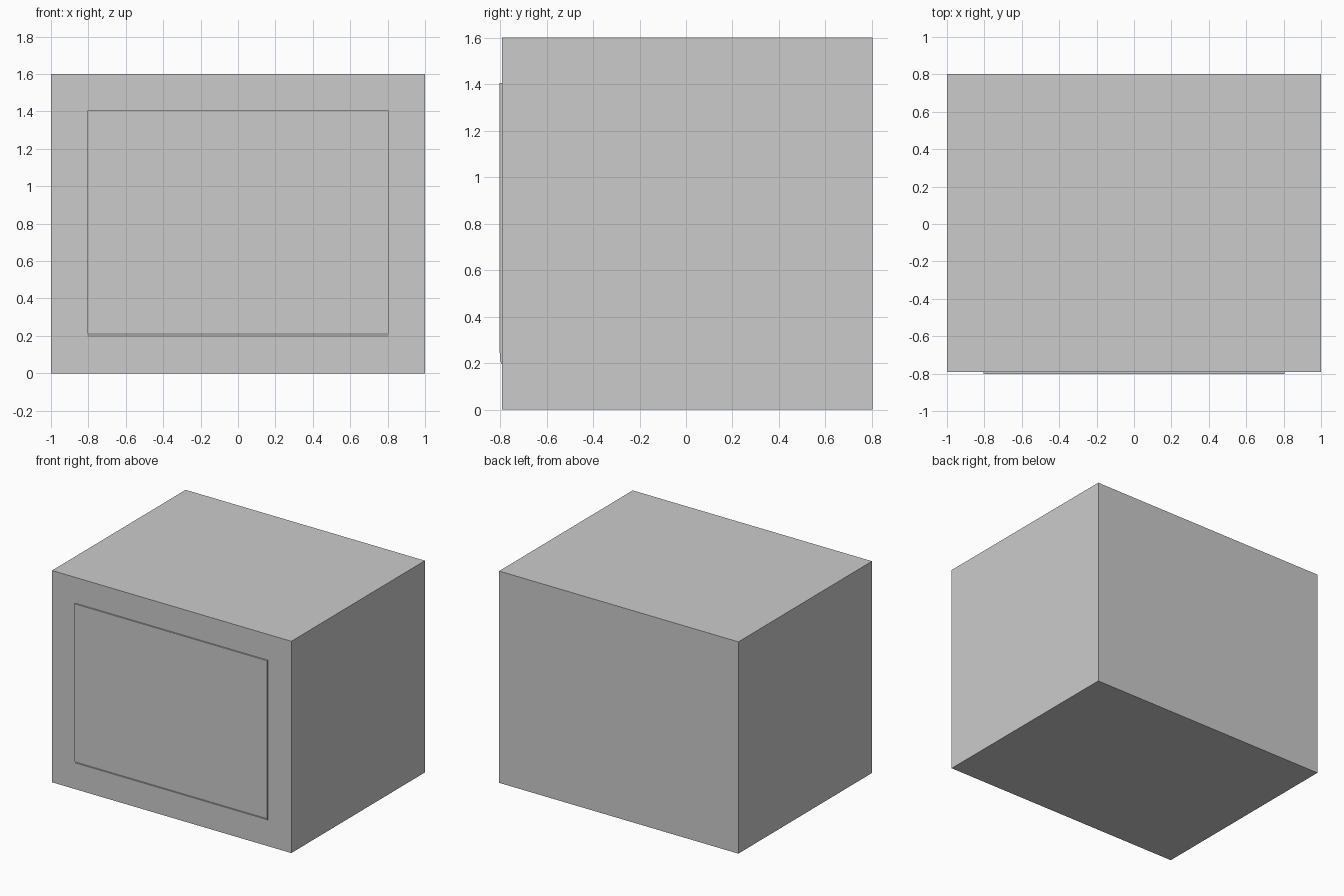
import bpy, bmesh

if "Cube" in bpy.data.objects:
    bpy.data.objects.remove(bpy.data.objects["Cube"])


def extrude_profile(name, profile, half_width):
    """Extrude a closed (y, z) profile symmetrically along x."""
    bm = bmesh.new()
    face = bm.faces.new([bm.verts.new((-half_width, y, z)) for y, z in profile])
    ext = bmesh.ops.extrude_face_region(bm, geom=[face], use_keep_orig=True)
    moved = [g for g in ext["geom"] if isinstance(g, bmesh.types.BMVert)]
    bmesh.ops.translate(bm, verts=moved, vec=(2 * half_width, 0, 0))
    bmesh.ops.recalc_face_normals(bm, faces=bm.faces)
    mesh = bpy.data.meshes.new(name)
    bm.to_mesh(mesh)
    bm.free()
    obj = bpy.data.objects.new(name, mesh)
    bpy.context.collection.objects.link(obj)
    return obj


FRONT, BACK = -0.792, 0.803

# Main cabinet
extrude_profile("cabinet", [(FRONT, 0), (BACK, 0), (BACK, 1.6), (FRONT, 1.6)], 1.0)

# Thin front panel: sloped lower lip and a faint crease across the middle
extrude_profile("front_panel", [
    (FRONT + 0.01, 0.195), (FRONT - 0.001, 0.195), (-0.801, 0.215),
    (-0.803, 0.72), (-0.803, 1.405), (FRONT + 0.01, 1.405),
], 0.805)
